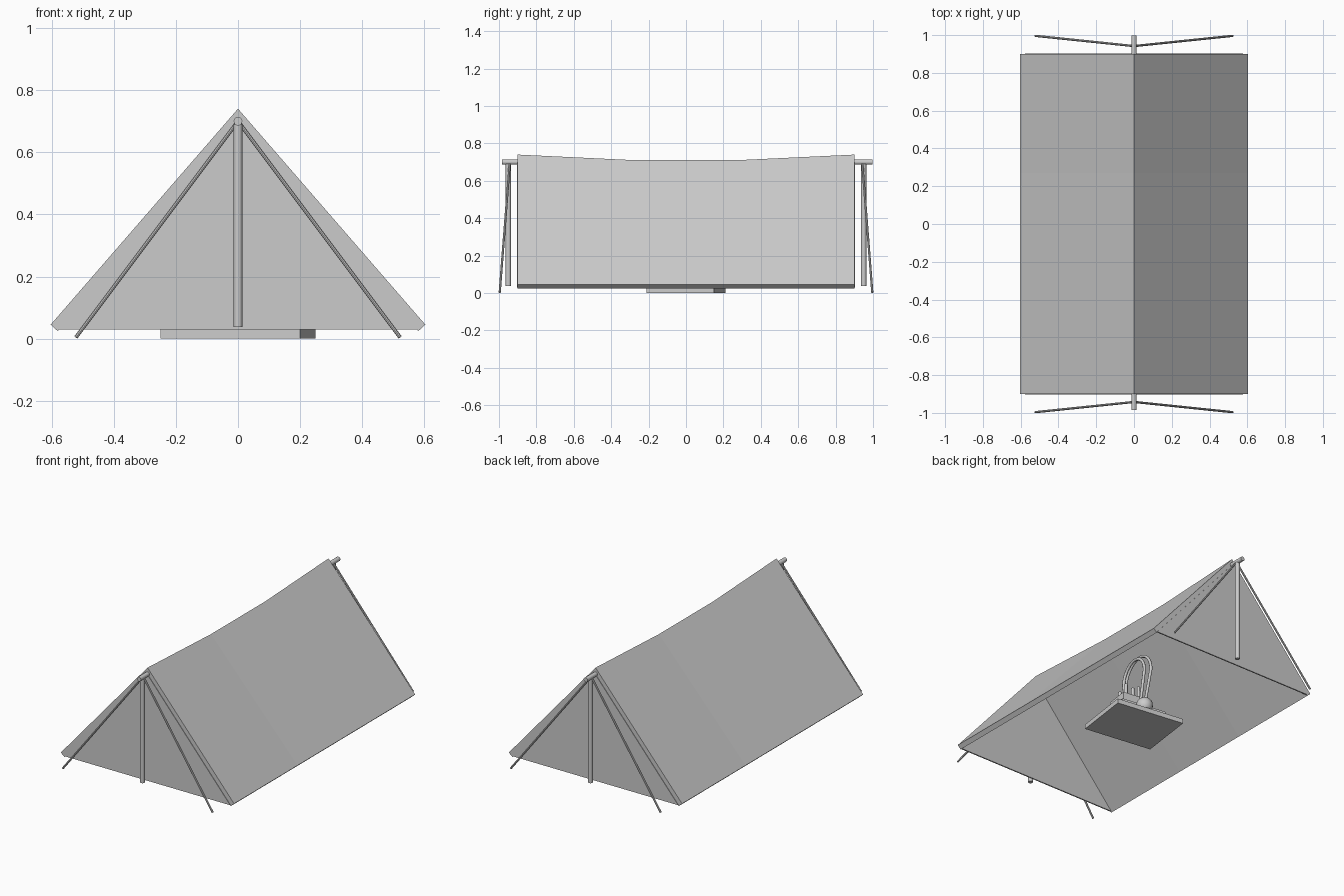
import bpy, bmesh, math
from mathutils import Vector, Matrix

if "Cube" in bpy.data.objects:
    bpy.data.objects.remove(bpy.data.objects["Cube"])


def obj_from(name, verts, faces):
    me = bpy.data.meshes.new(name)
    bm = bmesh.new()
    vs = [bm.verts.new(v) for v in verts]
    for f in faces:
        bm.faces.new([vs[i] for i in f])
    bmesh.ops.recalc_face_normals(bm, faces=bm.faces)
    bm.to_mesh(me)
    bm.free()
    ob = bpy.data.objects.new(name, me)
    bpy.context.collection.objects.link(ob)
    return ob


def loft(name, rings):
    # closed profile rings joined into a capped solid
    n = len(rings[0])
    verts = [p for r in rings for p in r]
    faces = [list(range(n)), list(range(len(verts) - n, len(verts)))]
    for k in range(len(rings) - 1):
        for i in range(n):
            j = (i + 1) % n
            faces.append([k * n + i, k * n + j, (k + 1) * n + j, (k + 1) * n + i])
    return obj_from(name, verts, faces)


def smooth(ob):
    bpy.ops.object.select_all(action='DESELECT')
    ob.select_set(True)
    bpy.context.view_layer.objects.active = ob
    bpy.ops.object.shade_smooth_by_angle(angle=math.radians(40))


def rod(name, a, b, r, r2=None, n=16):
    a, b = Vector(a), Vector(b)
    q = (b - a).to_track_quat('Z', 'Y')
    rings = []
    for p, rad in ((a, r), (b, r if r2 is None else r2)):
        rings.append([p + q @ Vector((rad * math.cos(t), rad * math.sin(t), 0))
                      for t in (2 * math.pi * i / n for i in range(n))])
    ob = loft(name, rings)
    smooth(ob)
    return ob


def tube(name, pts, r):
    cu = bpy.data.curves.new(name, 'CURVE')
    cu.dimensions = '3D'
    cu.bevel_depth = r
    cu.bevel_resolution = 2
    cu.use_fill_caps = True
    sp = cu.splines.new('POLY')
    sp.points.add(len(pts) - 1)
    for p, co in zip(sp.points, pts):
        p.co = (*co, 1)
    ob = bpy.data.objects.new(name, cu)
    bpy.context.collection.objects.link(ob)
    return ob


# Sagging canvas roof: thick inverted V, lower ridge in the middle
rings = []
for y, z in ((-0.9, 0.74), (-0.27, 0.71), (0.27, 0.71), (0.9, 0.74)):
    rings.append([(-0.603, y, 0.045), (0, y, z), (0.603, y, 0.045),
                  (0.58, y, 0.024), (0, y, z - 0.045), (-0.58, y, 0.024)])
loft("canvas_roof", rings)

# Ends: triangular wall, upright, ridge pole stub, two guy ropes
for side, label in ((-1, "front"), (1, "back")):
    loft(label + "_wall", [[(-0.578, side * y, 0.03), (0.578, side * y, 0.03), (0, side * y, 0.70)]
                           for y in (0.895, 0.903)])
    rod(label + "_upright", (0, side * 0.95, 0.038), (0, side * 0.95, 0.69), 0.014)
    rod(label + "_ridge_pole", (0, side * 0.88, 0.70), (0, 0.998 if side > 0 else -0.985, 0.70), 0.014)
    for s in (-1, 1):
        rod(label + "_guy_rope", (0, side * 0.942, 0.70), (s * 0.522, side * 0.996, 0.004), 0.006, n=8)

# Turned equipment inside the tent
turn = Matrix.Rotation(math.radians(-7.8), 4, 'Z')


def box(name, x, y, z, sx, sy, sz):
    ob = loft(name, [[(x + i * sx / 2, y + j * sy / 2, h)
                      for i, j in ((-1, -1), (1, -1), (1, 1), (-1, 1))] for h in (z, z + sz)])
    ob.matrix_world = turn
    return ob


box("base_board", 0, 0, 0, 0.454, 0.363, 0.03)
box("lower_body", 0, 0, 0.03, 0.30, 0.22, 0.06)
box("upper_body", 0.02, 0, 0.09, 0.20, 0.15, 0.07)

# Rounded tank
bm = bmesh.new()
bmesh.ops.create_uvsphere(bm, u_segments=20, v_segments=10, radius=0.05)
me = bpy.data.meshes.new("round_tank")
bm.to_mesh(me)
bm.free()
tank = bpy.data.objects.new("round_tank", me)
bpy.context.collection.objects.link(tank)
tank.location = (0.02, 0.12, 0.08)
smooth(tank)

# Small posts
for i, (x, y, h) in enumerate(((0.08, 0.04, 0.24), (0.04, 0.05, 0.22), (0.0, 0.05, 0.24), (0.08, -0.03, 0.22))):
    rod("post", (x, y, 0.15), (x, y, h), 0.01, n=12).matrix_world = turn

# Twin hoops
for x, r in ((-0.03, 0.14), (0.0, 0.115)):
    pts = [(x, -r, 0.13)] + [(x, -r * math.cos(math.pi * k / 16), 0.33 + r * math.sin(math.pi * k / 16))
                             for k in range(17)] + [(x, r, 0.13)]
    pts[0], pts[-1] = (x, -0.07, 0.12), (x, 0.07, 0.12)
    tube("hoop", pts, 0.009).matrix_world = turn
